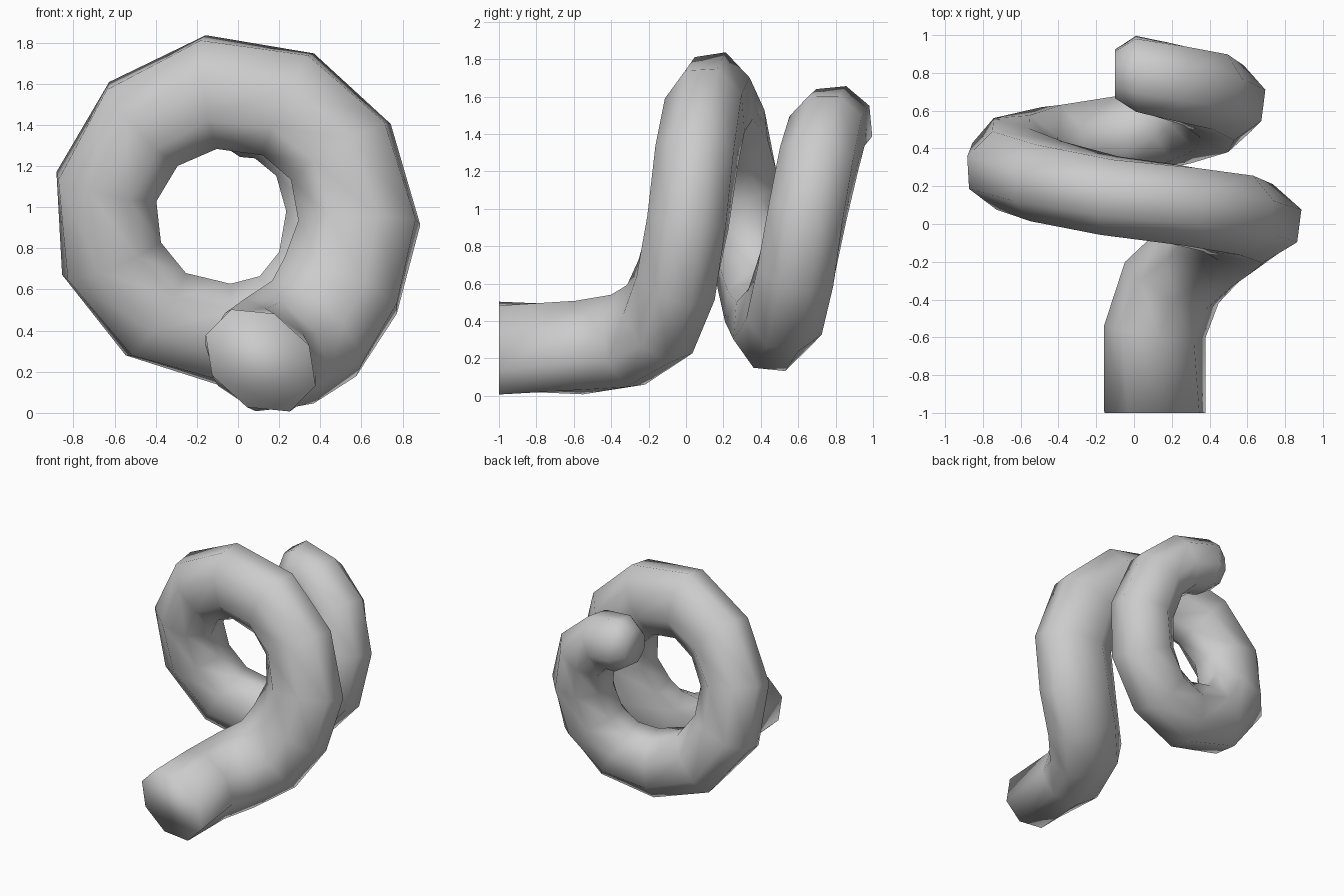
import bpy, bmesh, math
from mathutils import Vector

if "Cube" in bpy.data.objects:
    bpy.data.objects.remove(bpy.data.objects["Cube"])

SIDES = 8
PHASE = math.radians(17)
COIL_X, COIL_Z = -0.03, 0.93

# stations along the coiled tube: x, y, z, radial half-width, axial half-width
STATIONS = [
    (0.11, -1.00, 0.255, 0.30, 0.23), (0.11, -0.57, 0.258, 0.29, 0.24),
    (0.20, -0.31, 0.30, 0.31, 0.24), (0.37, -0.14, 0.41, 0.32, 0.235),
    (0.50, -0.05, 0.62, 0.32, 0.235), (0.59, 0.01, 0.925, 0.31, 0.23),
    (0.50, 0.055, 1.27, 0.29, 0.23), (0.245, 0.10, 1.50, 0.29, 0.225),
    (-0.13, 0.15, 1.56, 0.29, 0.22), (-0.46, 0.225, 1.405, 0.275, 0.225),
    (-0.64, 0.29, 1.10, 0.265, 0.23), (-0.615, 0.36, 0.75, 0.265, 0.23),
    (-0.40, 0.42, 0.48, 0.26, 0.225), (-0.06, 0.465, 0.38, 0.26, 0.225),
    (0.22, 0.53, 0.45, 0.255, 0.225), (0.41, 0.59, 0.67, 0.25, 0.225),
    (0.465, 0.65, 0.98, 0.24, 0.22), (0.38, 0.71, 1.26, 0.23, 0.22),
    (0.19, 0.755, 1.42, 0.22, 0.215), (0.01, 0.795, 1.45, 0.215, 0.21),
    (-0.10, 0.795, 1.45, 0.14, 0.135),
]
# the straight lead-in does not point at the coil axis, so its tilt is given
LEAD_IN_TILT = [-38, -38, -39, -40, -28]

centres = [Vector(s[:3]) for s in STATIONS]
bm = bmesh.new()
rings = []
for i, (x, y, z, a, b) in enumerate(STATIONS):
    tangent = (centres[min(i + 1, len(centres) - 1)] - centres[max(i - 1, 0)]).normalized()
    if i == 0:
        tangent = Vector((0, 1, 0))
    if i < len(LEAD_IN_TILT):
        t = math.radians(LEAD_IN_TILT[i])
    else:
        t = math.atan2(z - COIL_Z, x - COIL_X)
    if i >= len(STATIONS) - 2:
        t, tangent = math.pi / 2, Vector((-1, 0, 0))
    radial = Vector((math.cos(t), 0, math.sin(t)))
    radial = (radial - tangent * radial.dot(tangent)).normalized()
    axial = radial.cross(tangent)      # points along the coil axis
    if axial.y < 0:
        axial = -axial
    ring = []
    for k in range(SIDES):
        u = PHASE + 2 * math.pi * k / SIDES
        ring.append(bm.verts.new(centres[i] + radial * a * math.cos(u) + axial * b * math.sin(u)))
    rings.append(ring)

# tube skin between neighbouring rings; match the closest starting corner
for r0, r1 in zip(rings, rings[1:]):
    def twist(order):
        return sum((p.co - q.co).length for p, q in zip(r0, order))
    options = [o[s:] + o[:s] for o in (r1, r1[::-1]) for s in range(SIDES)]
    r1[:] = min(options, key=twist)
    for k in range(SIDES):
        n = (k + 1) % SIDES
        bm.faces.new((r0[k], r0[n], r1[n], r1[k]))

# end caps
bm.faces.new(rings[0])
bm.faces.new(rings[-1])
bmesh.ops.recalc_face_normals(bm, faces=bm.faces)
for f in bm.faces:
    f.smooth = True

mesh = bpy.data.meshes.new("coiled_tail")
bm.to_mesh(mesh)
bm.free()
tail = bpy.data.objects.new("coiled_tail", mesh)
bpy.context.collection.objects.link(tail)
